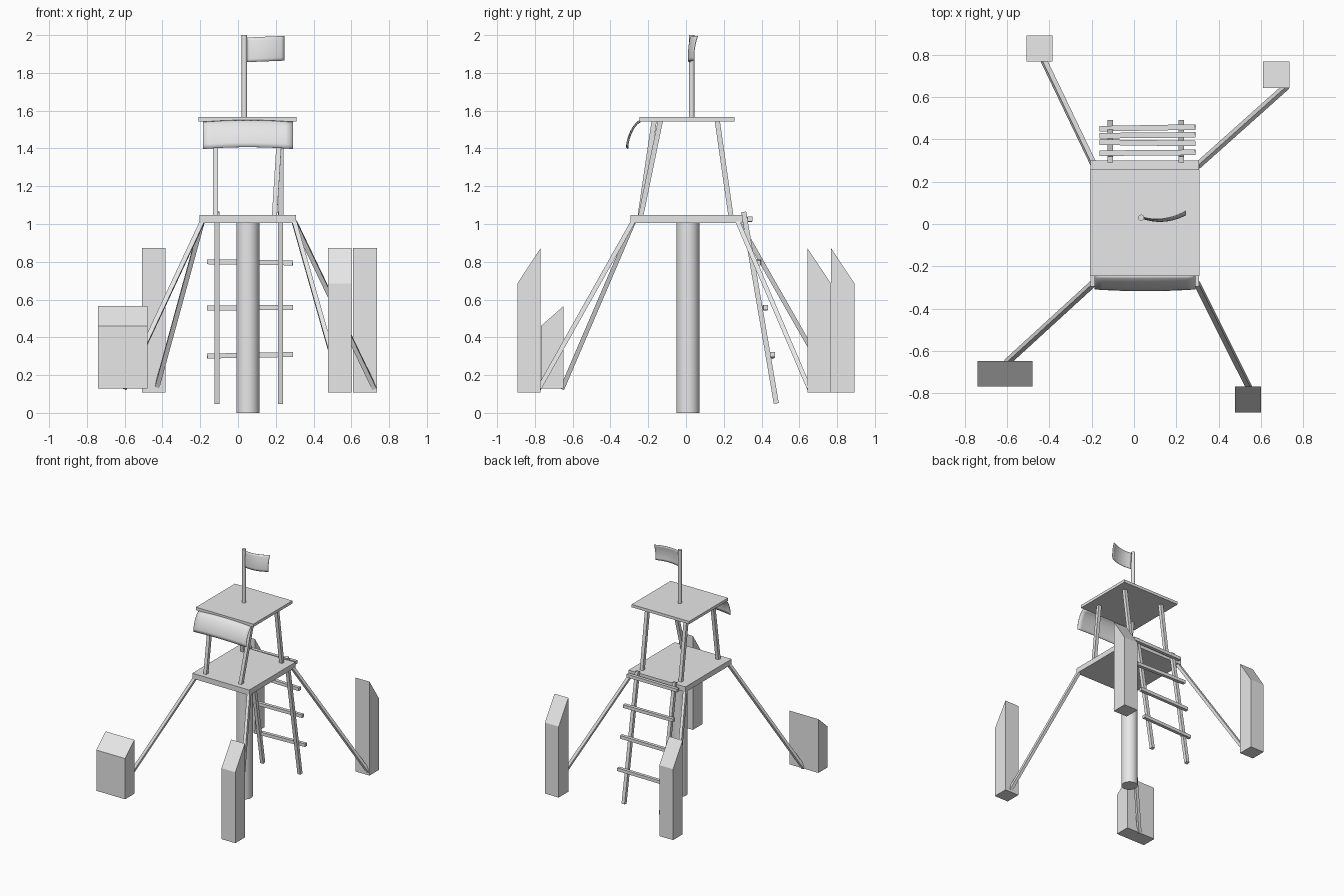
import bpy, bmesh
from mathutils import Vector, Matrix

cube = bpy.data.objects.get("Cube")
if cube:
    bpy.data.objects.remove(cube, do_unlink=True)

grey = bpy.data.materials.new("plain grey")
grey.use_nodes = True
grey.diffuse_color = (0.8, 0.8, 0.8, 1)
grey.node_tree.nodes["Principled BSDF"].inputs["Base Color"].default_value = (0.8, 0.8, 0.8, 1)


def finish(name, bm, smooth=False):
    bmesh.ops.recalc_face_normals(bm, faces=bm.faces)
    mesh = bpy.data.meshes.new(name)
    bm.to_mesh(mesh)
    bm.free()
    mesh.materials.append(grey)
    ob = bpy.data.objects.new(name, mesh)
    bpy.context.collection.objects.link(ob)
    if smooth:
        bpy.ops.object.select_all(action='DESELECT')
        ob.select_set(True)
        bpy.context.view_layer.objects.active = ob
        bpy.ops.object.shade_smooth_by_angle()
    return ob


def box(name, low, high, front_top=None, back_top=None):
    """Box between two corners; the top may slope between front and back heights."""
    low, high = Vector(low), Vector(high)
    size, mid = high - low, (low + high) / 2
    bm = bmesh.new()
    bmesh.ops.create_cube(bm, size=1, matrix=Matrix.Translation(mid) @ Matrix.Diagonal((*size, 1)))
    if front_top is not None:
        for v in bm.verts:
            if v.co.z > mid.z:
                v.co.z = front_top if v.co.y < mid.y else back_top
    return finish(name, bm)


def beam(name, start, end, width):
    """Square timber from start to end, kept level with the x axis where possible."""
    start, end = Vector(start), Vector(end)
    z = (end - start).normalized()
    side = Vector((1, 0, 0)) if abs(z.x) < 0.8 else Vector((0, 1, 0))
    x = (side - z * side.dot(z)).normalized()
    y = z.cross(x)
    turn = Matrix((x, y, z)).transposed().to_4x4()
    scale = Matrix.Diagonal((width, width, (end - start).length, 1))
    bm = bmesh.new()
    bmesh.ops.create_cube(bm, size=1, matrix=Matrix.Translation((start + end) / 2) @ turn @ scale)
    return finish(name, bm)


def pole(name, x, y, z0, z1, radius, sides):
    bm = bmesh.new()
    bmesh.ops.create_cone(bm, cap_ends=True, segments=sides, radius1=radius, radius2=radius,
                          depth=z1 - z0, matrix=Matrix.Translation((x, y, (z0 + z1) / 2)))
    return finish(name, bm, True)


def sheet(name, point, nu=12, nv=8):
    """Thin curved cloth from a function of two 0-1 parameters."""
    bm = bmesh.new()
    grid = [[bm.verts.new(point(i / nu, j / nv)) for j in range(nv + 1)] for i in range(nu + 1)]
    for i in range(nu):
        for j in range(nv):
            bm.faces.new((grid[i][j], grid[i + 1][j], grid[i + 1][j + 1], grid[i][j + 1]))
    ob = finish(name, bm, True)
    solid = ob.modifiers.new("thickness", 'SOLIDIFY')
    solid.thickness = 0.004
    solid.offset = 0


# Central post, platform, roof
pole("central_post", 0.052, 0.01, 0, 1.01, 0.061, 32)
box("platform", (-0.205, -0.295, 1.005), (0.308, 0.3, 1.048))
box("roof", (-0.208, -0.245, 1.543), (0.31, 0.257, 1.566))

# Roof supports
beam("front_right_support", (-0.12, -0.243, 1.04), (-0.12, -0.168, 1.55), 0.027)
beam("front_left_support", (0.193, -0.24, 1.04), (0.225, -0.135, 1.55), 0.027)
beam("back_right_support", (-0.12, 0.238, 1.04), (-0.12, 0.165, 1.55), 0.027)
beam("back_left_support", (0.228, 0.238, 1.04), (0.228, 0.165, 1.55), 0.027)

# Anchor blocks with sloping tops, each with a stay up to the platform
box("front_right_block", (-0.74, -0.768, 0.128), (-0.48, -0.648, 0.5), 0.46, 0.566)
box("front_left_block", (0.477, -0.893, 0.107), (0.601, -0.77, 0.8), 0.685, 0.872)
box("back_right_block", (-0.508, 0.768, 0.107), (-0.385, 0.892, 0.8), 0.872, 0.685)
box("back_left_block", (0.61, 0.643, 0.107), (0.735, 0.768, 0.8), 0.872, 0.685)
beam("front_right_stay", (-0.19, -0.278, 1.01), (-0.602, -0.655, 0.13), 0.024)
beam("front_left_stay", (0.298, -0.282, 1.01), (0.547, -0.778, 0.13), 0.024)
beam("back_right_stay", (-0.19, 0.28, 1.01), (-0.428, 0.776, 0.14), 0.024)
beam("back_left_stay", (0.3, 0.275, 1.01), (0.722, 0.652, 0.13), 0.024)

# Ladder
for side, x in (("right", -0.112), ("left", 0.224)):
    beam("ladder_rail_" + side, (x, 0.478, 0.05), (x, 0.305, 1.064), 0.027)
for i, (y, z, tilt) in enumerate(((0.455, 0.305, 0.004), (0.42, 0.557, 0.002),
                                  (0.384, 0.797, -0.003), (0.337, 1.025, 0.002))):
    beam(f"ladder_rung_{i + 1}", (-0.163, y - tilt, z - tilt), (0.29, y + tilt, z + tilt), 0.026)


# Awning hanging from the front of the roof
def awning_point(u, v):
    bulge = 1 - (2 * u - 1) ** 2
    return (-0.186 + 0.476 * u,
            -0.242 - 0.066 * (1 - (1 - v) ** 1.7) - 0.008 * bulge * v,
            1.54 - 0.143 * v ** 1.35 + 0.01 * bulge)


sheet("awning", awning_point)


# Flag pole and waving flag
def flag_point(u, v):
    return (0.048 + 0.197 * u,
            0.024 - 0.06 * u + 0.08 * u * u + (0.018 * v * v - 0.012 * v * (1 - v)) * (0.4 + 0.6 * u),
            1.857 + 0.008 * u + 0.13 * v)


pole("flag_pole", 0.034, 0.03, 1.56, 2.0, 0.0145, 16)
sheet("flag", flag_point)
